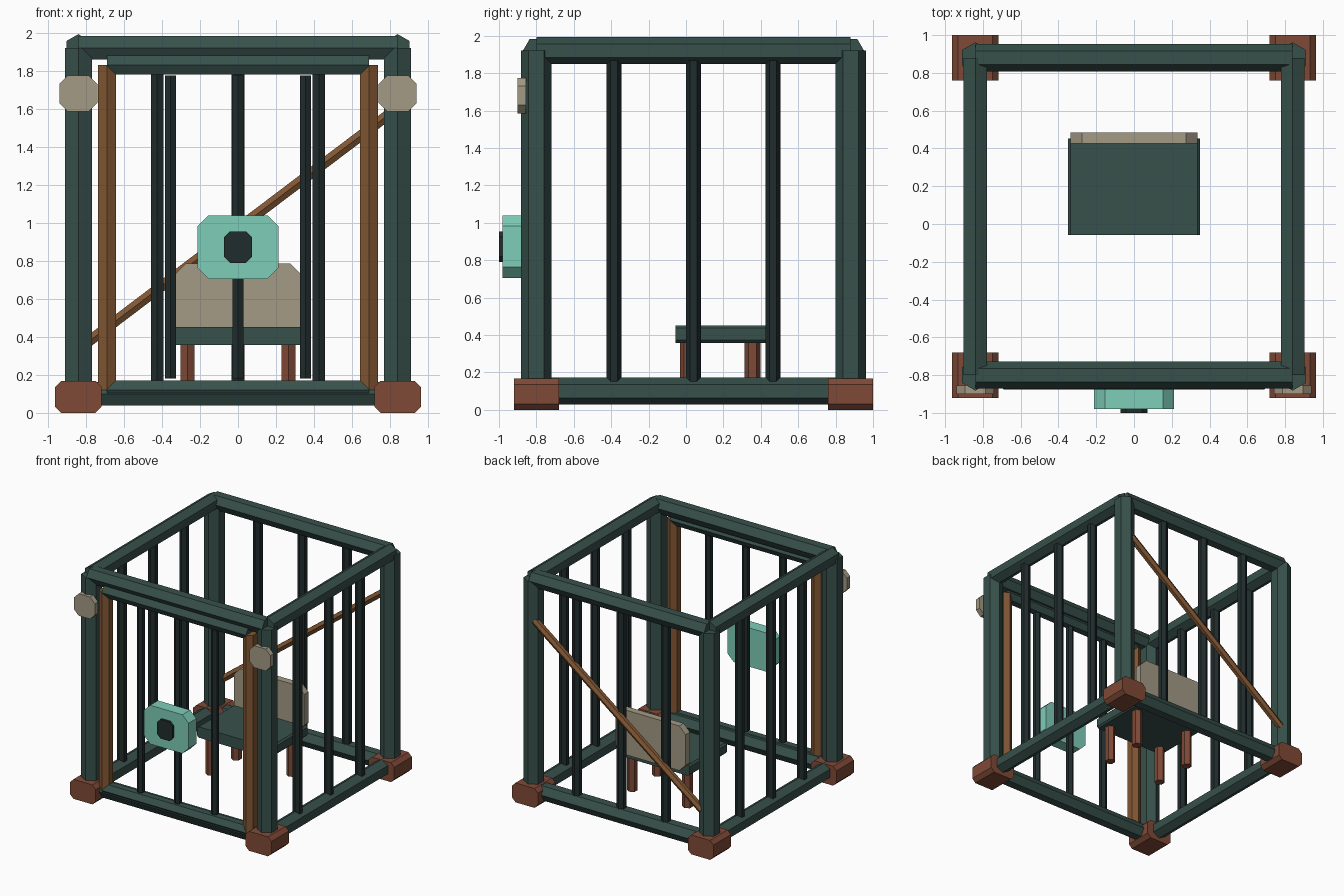
import bpy, bmesh, math
from mathutils import Vector

cube = bpy.data.objects.get("Cube")
if cube:
    bpy.data.objects.remove(cube, do_unlink=True)


def material(name, r, g, b):
    m = bpy.data.materials.new(name)
    m.use_nodes = True
    m.diffuse_color = (r, g, b, 1)
    m.node_tree.nodes["Principled BSDF"].inputs["Base Color"].default_value = (r, g, b, 1)
    return m


green = material("dark_green_paint", .039, .082, .07)
iron = material("black_iron", .015, .025, .025)
wood = material("brown_wood", .22, .093, .033)
rust = material("red_brown", .215, .068, .038)
tan = material("tan_plate", .37, .325, .235)
mint = material("mint_lock", .21, .61, .475)


def prism(name, ring, shift, mat):
    """Extrude a closed ring of points along a vector."""
    bm = bmesh.new()
    face = bm.faces.new([bm.verts.new(p) for p in ring])
    out = bmesh.ops.extrude_face_region(bm, geom=[face], use_keep_orig=True)
    bmesh.ops.translate(bm, vec=shift, verts=[v for v in out["geom"] if isinstance(v, bmesh.types.BMVert)])
    bmesh.ops.recalc_face_normals(bm, faces=bm.faces)
    mesh = bpy.data.meshes.new(name)
    bm.to_mesh(mesh)
    bm.free()
    mesh.materials.append(mat)
    obj = bpy.data.objects.new(name, mesh)
    bpy.context.collection.objects.link(obj)
    return obj


def hex_bar(name, start, end, radius, mat, corner="Y"):
    """Six-sided bar with one corner of its section pointing along an axis."""
    a, b = Vector(start), Vector(end)
    u = Vector((0, 1, 0)) if corner == "Y" else Vector((0, 0, 1))
    v = (b - a).normalized().cross(u)
    angles = [math.tau * i / 6 for i in range(6)]
    return prism(name, [a + radius * (u * math.cos(t) + v * math.sin(t)) for t in angles], b - a, mat)


def cut_box(name, x, z, w, h, y0, y1, cut, mat):
    """Box along y whose front outline has clipped corners."""
    p, q = w / 2, h / 2
    outline = []
    for sx, sz in ((1, 1), (-1, 1), (-1, -1), (1, -1)):
        pair = [(sx * p, sz * (q - cut)), (sx * (p - cut), sz * q)]
        outline += pair if sx * sz > 0 else pair[::-1]
    return prism(name, [(x + i, y0, z + k) for i, k in outline], Vector((0, y1 - y0, 0)), mat)


S = .84                      # half spacing of the corner posts
MID = .04                    # middle of the cage in y
FRONT, BACK = MID - S, MID + S
LOW, HIGH = .1, 1.92         # rail heights
DOOR = -.82                  # door plane
DOOR_LOW, DOOR_HIGH = .12, 1.83

# Corner posts and feet
for side, x in (("right", -S), ("left", S)):
    for end, y in (("front", FRONT), ("back", BACK)):
        hex_bar(f"{end}_{side}_post", (x, y, .08), (x, y, HIGH), .082, green)
        cut_box(f"{end}_{side}_foot", x, .084, .245, .168, y - .12, y + .12, .032, rust)

# Rails round the top and bottom
for level, z in (("bottom", LOW), ("top", HIGH)):
    for end, y in (("front", FRONT), ("back", BACK)):
        hex_bar(f"{level}_{end}_rail", (-S, y, z), (S, y, z), .072, green)
    for side, x in (("right", -S), ("left", S)):
        hex_bar(f"{level}_{side}_rail", (x, FRONT, z), (x, BACK, z), .072, green, "Z")

# Bars on the sides and back
for i in (-1, 0, 1):
    d = .425 * i
    hex_bar(f"back_bar_{i + 2}", (d, BACK, LOW), (d, BACK, HIGH), .039, iron)
    for side, x in (("right", -S), ("left", S)):
        hex_bar(f"{side}_bar_{i + 2}", (x, MID + d, LOW), (x, MID + d, HIGH), .039, iron)

# Door frame and its bars
for side, x in (("right", -.69), ("left", .69)):
    hex_bar(f"door_{side}_stile", (x, DOOR, DOOR_LOW), (x, DOOR, DOOR_HIGH), .055, wood)
for level, z in (("bottom", DOOR_LOW), ("top", DOOR_HIGH)):
    hex_bar(f"door_{level}_rail", (-.69, DOOR, z), (.69, DOOR, z), .057, green)
for i in (-1, 0, 1):
    hex_bar(f"door_bar_{i + 2}", (.355 * i, DOOR, .18), (.355 * i, DOOR, 1.775), .032, iron)

# Lock with its keyhole block, and plates on the front posts
cut_box("lock_body", 0, .872, .425, .335, -.98, -.873, .058, mint)
cut_box("lock_keyhole", 0, .872, .145, .165, -1, -.97, .03, iron)
for side, x in (("right", -S), ("left", S)):
    cut_box(f"{side}_post_plate", x, 1.68, .2, .19, -.9, -.855, .045, tan)

# Diagonal brace across the back
hex_bar("back_brace", (-.8, .92, .365), (.8, .92, 1.575), .032, wood)

# Chair
cut_box("chair_seat", 0, .405, .7, .094, -.057, .452, .014, green)
cut_box("chair_back", 0, .593, .67, .386, .425, .485, .06, tan)
for side, x in (("right", -.265), ("left", .265)):
    for end, y in (("front", .01), ("back", .356)):
        hex_bar(f"chair_{end}_{side}_leg", (x, y, .04), (x, y, .38), .043, rust)
